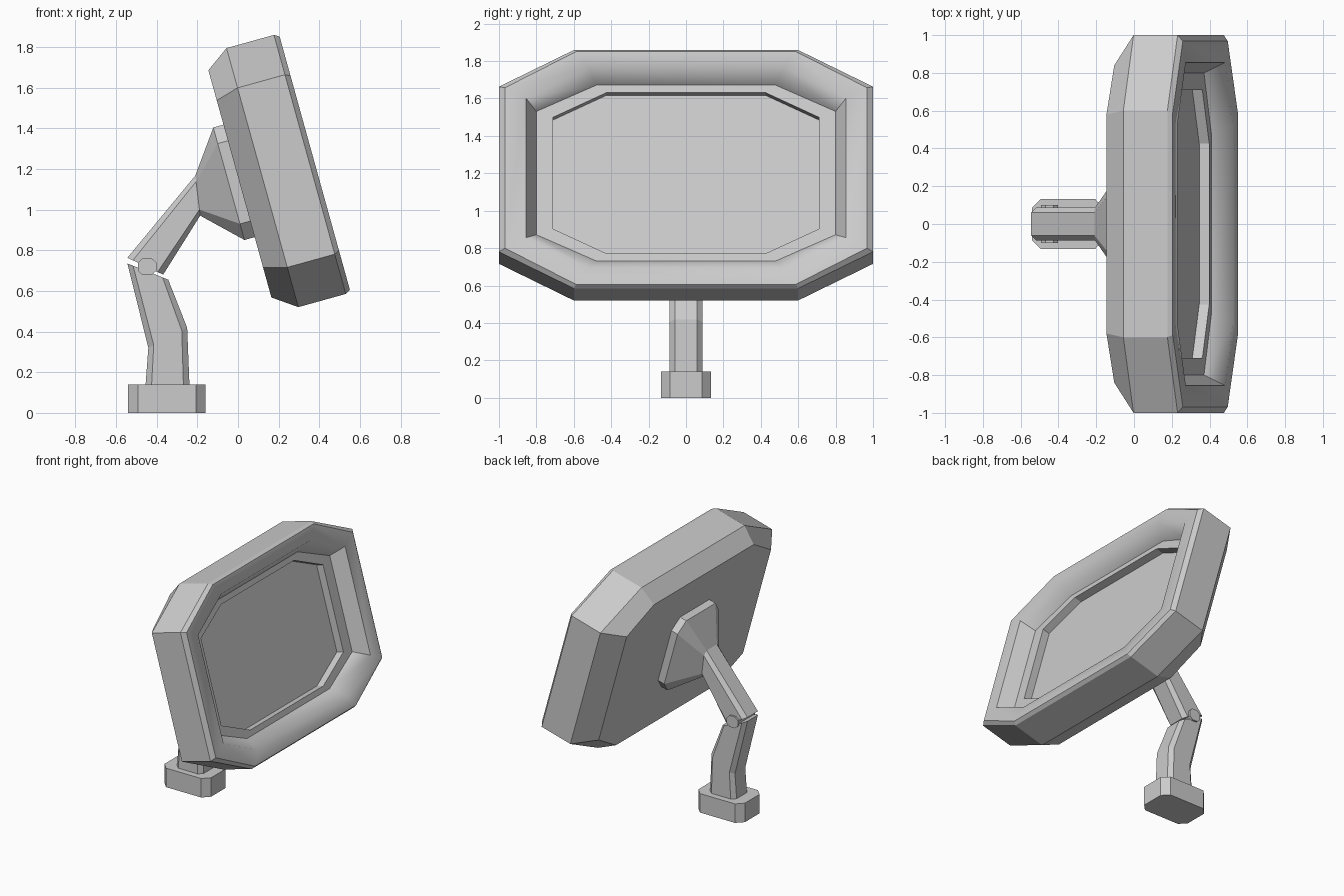
import bpy, bmesh
from math import radians, sin, cos, pi, hypot

if "Cube" in bpy.data.objects:
    bpy.data.objects.remove(bpy.data.objects["Cube"])

TILT = radians(15.5)
C, S = cos(TILT), sin(TILT)
HEAD_MID = 1.083            # height of the head centre along the tilted axis


def octagon(centre, up, hy, fy, hv, fv):
    """Eight-sided ring: centre and up are (x, z); hy/hv half sizes, fy/fv half flats."""
    flat = [(fy, hv), (hy, fv), (hy, -fv), (fy, -hv),
            (-fy, -hv), (-hy, -fv), (-hy, fv), (-fy, hv)]
    return [(centre[0] + up[0] * v, y, centre[1] + up[1] * v) for y, v in flat]


def head_ring(d, hy, fy, hv, fv, mid=HEAD_MID):
    """Ring at depth d along the tilted viewing direction."""
    return octagon((d * C - mid * S, d * S + mid * C), (-S, C), hy, fy, hv, fv)


def arm_ring(a, b, hy=0.087, fy=0.06, chamfer=0.03):
    """Arm cross-section spanning point a to point b in the xz plane."""
    size = hypot(a[0] - b[0], a[1] - b[1])
    up = ((a[0] - b[0]) / size, (a[1] - b[1]) / size)
    mid = ((a[0] + b[0]) / 2, (a[1] + b[1]) / 2)
    return octagon(mid, up, hy, fy, size / 2, size / 2 - chamfer)


def loft(name, rings, smooth=()):
    """Skin the rings, cap both ends; smooth holds (section, side) pairs."""
    bm = bmesh.new()
    vs = [[bm.verts.new(p) for p in r] for r in rings]
    n = len(rings[0])
    for i in range(len(vs) - 1):
        for j in range(n):
            k = (j + 1) % n
            f = bm.faces.new((vs[i][j], vs[i][k], vs[i + 1][k], vs[i + 1][j]))
            f.smooth = (i, j) in smooth
    bm.faces.new(vs[0])
    bm.faces.new(vs[-1])
    bmesh.ops.recalc_face_normals(bm, faces=bm.faces)
    me = bpy.data.meshes.new(name)
    bm.to_mesh(me)
    bm.free()
    ob = bpy.data.objects.new(name, me)
    bpy.context.collection.objects.link(ob)
    return ob


# Screen housing: chamfered back, rim, soft bezel, ledge and recessed screen
soft = {(3, j) for j in range(8)} | {(4, j) for j in range(8) if j not in (1, 5)}
loft("screen_housing", [
    head_ring(0.31, 0.84, 0.58, 0.58, 0.426),
    head_ring(0.425, 1.0, 0.60, 0.661, 0.458),
    head_ring(0.667, 1.0, 0.60, 0.661, 0.458),
    head_ring(0.692, 0.968, 0.587, 0.646, 0.445),
    head_ring(0.692, 0.855, 0.52, 0.555, 0.387),
    head_ring(0.59, 0.80, 0.48, 0.4875, 0.342),
    head_ring(0.59, 0.71, 0.425, 0.4465, 0.31),
    head_ring(0.535, 0.71, 0.425, 0.4465, 0.31),
], soft)

# Upper arm flaring out into the mounting plate
loft("upper_arm", [
    arm_ring((-0.544, 0.763), (-0.368, 0.68)),
    arm_ring((-0.21, 1.167), (-0.186, 0.97)),
    head_ring(0.258, 0.24, 0.17, 0.287, 0.205, 1.098),
    head_ring(0.315, 0.24, 0.17, 0.287, 0.205, 1.098),
])

# Bent lower arm
loft("lower_arm", [
    arm_ring((-0.544, 0.735), (-0.343, 0.655)),
    arm_ring((-0.441, 0.32), (-0.25, 0.419)),
    arm_ring((-0.456, 0.12), (-0.238, 0.12)),
])

# Hinge pin through the elbow
pin = [(0.045, 0.02), (0.022, 0.042), (-0.022, 0.042), (-0.045, 0.02),
       (-0.045, -0.02), (-0.022, -0.042), (0.022, -0.042), (0.045, -0.02)]
loft("elbow_pin", [[(-0.447 + px, y, 0.719 + pz) for px, pz in pin]
                   for y in (-0.1, 0.1)])

# Foot block
loft("foot", [[(-0.35 + v, y, z) for v, y, _ in
               octagon((0, 0), (1, 0), 0.133, 0.085, 0.19, 0.143)]
              for z in (0.0, 0.14)])
